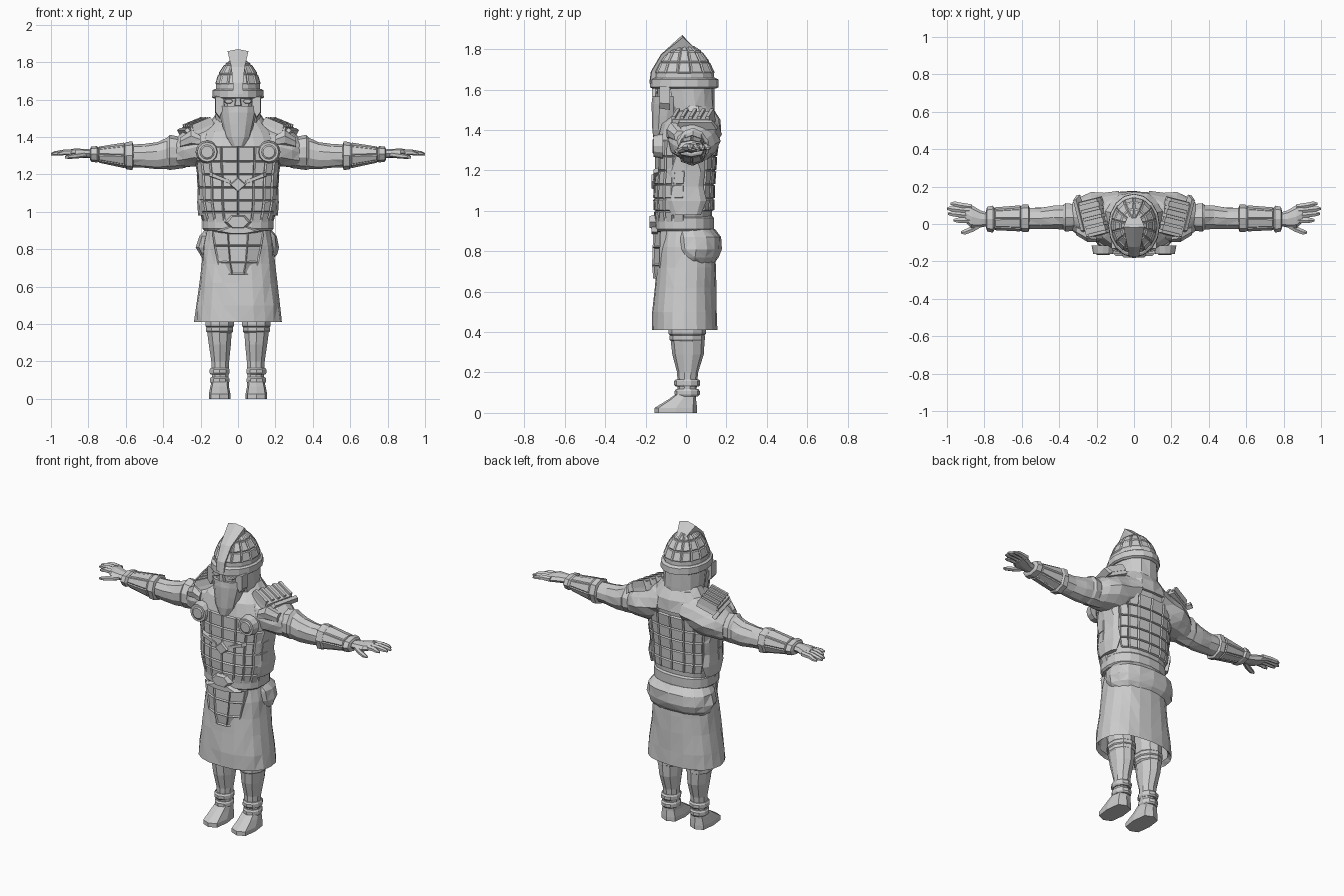
import bpy, bmesh, math, random
from mathutils import Vector, Matrix

random.seed(4)
grey = bpy.data.materials.new("plain_grey")
grey.diffuse_color = (0.6, 0.6, 0.6, 1)


def finish(name, bm, mirror=False):
    bmesh.ops.recalc_face_normals(bm, faces=bm.faces)
    me = bpy.data.meshes.new(name)
    bm.to_mesh(me)
    bm.free()
    me.materials.append(grey)
    ob = bpy.data.objects.new(name, me)
    bpy.context.collection.objects.link(ob)
    if mirror:
        ob.modifiers.new("mirror", 'MIRROR')
    return ob


def loft(name, rings, n=12, axis='Z', e=1.0, jitter=0, plates=None, inset=0.008,
         depth=0.008, mirror=False, caps=(True, True)):
    """Rings are (x, y, z, radius a, radius b); axis Z spans x/y, X spans y/z."""
    bm = bmesh.new()
    rows = []
    for x, y, z, a, b in rings:
        row = []
        for i in range(n):
            t = 2 * math.pi * i / n - math.pi / 2
            c, s = [math.copysign(abs(round(f, 6)) ** e, f) for f in (math.cos(t), math.sin(t))]
            off = Vector((a * c, b * s, 0)) if axis == 'Z' else Vector((0, a * c, b * s))
            off *= 1 + random.uniform(-jitter, jitter)
            row.append(bm.verts.new(Vector((x, y, z)) + off))
        rows.append(row)
    for p, q in zip(rows, rows[1:]):
        for i in range(n):
            bm.faces.new((p[i], p[(i + 1) % n], q[(i + 1) % n], q[i]))
    if caps[0]:
        bm.faces.new(rows[0])
    if caps[1]:
        bm.faces.new(rows[-1])
    bmesh.ops.recalc_face_normals(bm, faces=bm.faces)
    if plates:
        fs = [f for f in bm.faces if len(f.verts) == 4 and plates(f.calc_center_median())]
        bmesh.ops.inset_individual(bm, faces=fs, thickness=inset, depth=depth)
    if jitter:
        bmesh.ops.triangulate(bm, faces=[f for f in bm.faces if len(f.verts) == 4])
    return finish(name, bm, mirror)


def box(name, loc, size, rot=(0, 0, 0), mirror=False, taper=1.0):
    bm = bmesh.new()
    bmesh.ops.create_cube(bm, size=1)
    for v in bm.verts:
        k = taper if v.co.z > 0 else 1
        v.co = Vector((v.co.x * size[0] * k, v.co.y * size[1] * k, v.co.z * size[2]))
    rx, ry, rz = [math.radians(r) for r in rot]
    m = Matrix.Rotation(rz, 4, 'Z') @ Matrix.Rotation(ry, 4, 'Y') @ Matrix.Rotation(rx, 4, 'X')
    bm.transform(Matrix.Translation(loc) @ m)
    return finish(name, bm, mirror)


def slab(name, outline, y, thick, mirror=False, bevel=0.75):
    """Front-facing x/z outline with a smaller raised face toward -y."""
    bm = bmesh.new()
    cx = sum(p[0] for p in outline) / len(outline)
    cz = sum(p[1] for p in outline) / len(outline)
    a = [bm.verts.new((x, y, z)) for x, z in outline]
    b = [bm.verts.new((cx + (x - cx) * bevel, y - thick, cz + (z - cz) * bevel)) for x, z in outline]
    for i in range(len(a)):
        j = (i + 1) % len(a)
        bm.faces.new((a[i], a[j], b[j], b[i]))
    bm.faces.new(a)
    bm.faces.new(b)
    return finish(name, bm, mirror)


def disc(cx, cz, r, n, kz=1):
    return [(cx + r * math.cos(2 * math.pi * i / n), cz + kz * r * math.sin(2 * math.pi * i / n))
            for i in range(n)]


# Feet and legs
loft("foot", [(.098, -.05, 0, .058, .105), (.098, -.05, .025, .058, .105),
              (.098, -.02, .065, .05, .07), (.095, .005, .10, .045, .045)],
     8, e=.6, mirror=True)
loft("leg", [(.095, .005, .09, .045, .045), (.095, .008, .2, .05, .052),
             (.097, .01, .29, .062, .078), (.1, .008, .37, .07, .085), (.1, 0, .55, .08, .09)],
     10, mirror=True)
for nm, z, r, h in (("ankle_ring", .10, .054, .018), ("upper_ankle_ring", .148, .056, .018),
                    ("knee_cuff", .372, .076, .02), ("upper_knee_cuff", .40, .08, .02)):
    loft(nm, [(.098, .006, z - h, r * .9, r), (.098, .006, z - h / 2, r, r * 1.15),
              (.098, .006, z + h / 2, r, r * 1.15), (.098, .006, z + h, r * .9, r)],
         10, mirror=True)

# Hollow skirt with a gathered sash round the hips
loft("skirt", [(0, -.005, .65, .19, .14), (0, -.005, .43, .215, .145), (0, -.007, .41, .232, .162),
               (0, -.007, .5, .224, .16), (0, -.004, .62, .208, .152), (0, 0, .72, .197, .148),
               (0, 0, .82, .187, .143), (0, 0, .92, .17, .132)],
     20, e=.85, jitter=.018)
loft("hip_sash", [(0, .03, .91, .17, .11), (0, .045, .87, .205, .125), (0, .05, .81, .218, .125),
                  (0, .045, .77, .205, .118), (0, .03, .74, .18, .11)],
     16, e=.85, jitter=.04)

# Torso: raised plates across the chest and back
loft("torso", [(0, -.008, .93, .175, .135), (0, -.01, 1.0, .195, .14), (0, -.01, 1.06, .207, .143),
               (0, -.008, 1.13, .207, .143), (0, -.002, 1.2, .212, .143), (0, 0, 1.27, .222, .145),
               (0, .005, 1.35, .225, .15), (0, .02, 1.43, .19, .145), (0, .045, 1.5, .12, .09)],
     20, e=.8, inset=.007, depth=.01,
     plates=lambda c: c.z < 1.36 and (c.y < -.03 or (c.y > .07 and c.z > .98)))
loft("side_padding", [(.19, 0, .98, .022, .07), (.185, 0, 1.05, .035, .10),
                      (.185, 0, 1.12, .03, .09), (.19, 0, 1.2, .03, .10), (.2, 0, 1.27, .03, .07)],
     8, jitter=.06, mirror=True)
loft("belt", [(0, -.008, .9, .18, .138), (0, -.008, .91, .19, .146),
              (0, -.008, .965, .19, .146), (0, -.008, .975, .18, .138)], 20, e=.8)

# Chest ornaments and buckle
slab("breast_disc", disc(.165, 1.32, .062, 12), -.115, .045, True, .85)
slab("breast_disc_face", disc(.165, 1.32, .042, 12), -.158, .008, True)
slab("chest_diamond", disc(0, 1.145, .05, 4, .9), -.145, .025)
slab("rib_bar", [(.02, 1.14), (.03, 1.165), (.15, 1.215), (.155, 1.19)], -.135, .025, True)
slab("buckle", disc(0, .945, .075, 6, .6), -.145, .035)
slab("belt_flap", [(-.13, .895), (-.05, .925), (.05, .925), (.13, .895), (.05, .88), (-.05, .88)], -.14, .03)

# Tapering front apron made of three by three plates
bm = bmesh.new()
grid = []
for z, w, y in ((.9, .14, -.162), (.82, .128, -.165), (.73, .11, -.168), (.665, .082, -.162)):
    grid.append([bm.verts.new((w * k, y + .035 * (abs(k) > .5), z)) for k in (-1, -.4, .4, 1)])
fs = [bm.faces.new((p[i], p[i + 1], q[i + 1], q[i])) for p, q in zip(grid, grid[1:]) for i in range(3)]
bmesh.ops.recalc_face_normals(bm, faces=fs)
if fs[4].normal.y > 0:
    bmesh.ops.reverse_faces(bm, faces=fs)
ext = bmesh.ops.extrude_face_region(bm, geom=fs[:], use_keep_orig=True)
for v in ext['geom']:
    if isinstance(v, bmesh.types.BMVert):
        v.co.y += .03
bmesh.ops.inset_individual(bm, faces=fs, thickness=.008, depth=.008)
finish("front_apron", bm)

# Shoulder cloth and ribbed shoulder pads
loft("shoulder_cloth", [(.08, .04, 1.38, .13, .10), (.16, .035, 1.36, .135, .115),
                        (.23, .04, 1.345, .125, .105), (.29, .04, 1.33, .10, .095),
                        (.33, .035, 1.315, .075, .08)], 12, 'X', jitter=.07, mirror=True)
loft("collar", [(0, .03, 1.38, .2, .15), (0, .04, 1.45, .17, .135), (0, .04, 1.52, .12, .09)],
     14, jitter=.05)
box("shoulder_pad", (.215, .035, 1.45), (.13, .2, .05), (0, 22, -14), True, .9)
for i in range(5):
    box("pad_rib", (.215 + .012 * (i - 2), .035 + .042 * (i - 2), 1.468), (.125, .02, .04),
        (0, 22, -14), True, .85)
box("pad_edge", (.285, .05, 1.425), (.025, .21, .045), (0, 35, -14), True, .8)
loft("small_shoulder_fold", [(.2, -.07, 1.38, .03, .03), (.25, -.06, 1.395, .035, .045),
                             (.31, -.03, 1.37, .03, .03)], 7, 'X', jitter=.08, mirror=True)

# Arms, bracers and hands
loft("arm", [(.28, .035, 1.315, .07, .08), (.365, .035, 1.318, .078, .092), (.38, .035, 1.312, .068, .084),
             (.43, .035, 1.30, .065, .074), (.5, .03, 1.298, .06, .064), (.58, .03, 1.3, .058, .06)],
     10, 'X', jitter=.03, mirror=True)
loft("bracer", [(.56, .03, 1.3, .06, .06), (.565, .03, 1.3, .073, .076), (.595, .03, 1.3, .073, .074),
                (.605, .03, 1.302, .066, .064), (.745, .028, 1.306, .057, .038),
                (.755, .026, 1.308, .072, .044), (.785, .026, 1.308, .066, .04), (.79, .026, 1.308, .05, .03)],
     8, 'X', e=.85, mirror=True, inset=.006, depth=.006, plates=lambda c: .64 < c.x < .72)
loft("palm", [(.78, .025, 1.31, .036, .024), (.82, .027, 1.312, .045, .024),
              (.87, .04, 1.315, .062, .024), (.9, .058, 1.315, .05, .018)], 8, 'X', mirror=True)
for nm, y0, y1, x1 in (("first_finger", .02, .02, .965), ("second_finger", .045, .055, .995),
                       ("third_finger", .07, .082, 1.0), ("fourth_finger", .092, .108, .98)):
    loft(nm, [(.87, y0, 1.317, .016, .017), (.93, (y0 + y1) / 2, 1.318, .017, .015),
              (x1 - .02, y1, 1.312, .015, .012), (x1, y1, 1.308, .007, .006)], 6, 'X', mirror=True)
loft("thumb", [(.81, .005, 1.308, .02, .016), (.86, -.025, 1.3, .019, .015),
               (.905, -.043, 1.295, .016, .012), (.925, -.045, 1.292, .007, .006)], 6, 'X', mirror=True)

# Head, coif and beard
loft("coif", [(0, .03, 1.38, .10, .09), (0, .03, 1.43, .12, .11), (0, .02, 1.52, .122, .12),
              (0, .005, 1.62, .122, .135)], 14, jitter=.03)
loft("face", [(0, -.03, 1.5, .09, .12), (0, -.03, 1.56, .1, .122), (0, -.03, 1.64, .105, .125)], 12, e=.85)
loft("beard", [(0, -.125, 1.35, .035, .035), (0, -.105, 1.4, .068, .062), (0, -.095, 1.47, .085, .074),
               (0, -.085, 1.53, .1, .085), (0, -.08, 1.565, .105, .088)], 12, jitter=.03)
slab("eye", disc(.05, 1.592, .028, 6, .5), -.142, .008, True)
slab("nose", [(-.012, 1.62), (.012, 1.62), (.02, 1.56), (-.02, 1.56)], -.15, .018)
slab("cheek_guard", [(.075, 1.62), (.122, 1.62), (.122, 1.53), (.1, 1.5), (.07, 1.56)], -.08, .05, True, .9)

# Plated helmet with brow band and flaring crest
loft("helmet", [(0, -.008, 1.62, .125, .15), (0, -.008, 1.68, .12, .147), (0, -.008, 1.735, .103, .122),
                (0, -.008, 1.785, .07, .085), (0, -.008, 1.815, .025, .04)],
     14, inset=.008, depth=.006, plates=lambda c: c.z > 1.66)
loft("brow_band", [(0, -.008, 1.605, .128, .156), (0, -.008, 1.612, .138, .17),
                   (0, -.008, 1.65, .136, .168), (0, -.008, 1.658, .125, .155)], 16)
bm = bmesh.new()
rows = []
for y, z, w, yb, zb in ((-.178, 1.63, .026, -.14, 1.63), (-.17, 1.69, .028, -.13, 1.69),
                        (-.12, 1.775, .036, -.07, 1.76), (-.015, 1.87, .056, .01, 1.8),
                        (.05, 1.80, .03, .04, 1.78), (.11, 1.745, .026, .09, 1.73)):
    m = .2 * w if z > 1.85 else 0
    rows.append([bm.verts.new(p) for p in ((-w, y, z - m), (0, y - .004, z), (w, y, z - m),
                                           (w * .7, yb, zb), (-w * .7, yb, zb))])
for p, q in zip(rows, rows[1:]):
    for i in range(5):
        bm.faces.new((p[i], p[(i + 1) % 5], q[(i + 1) % 5], q[i]))
bm.faces.new(rows[0])
bm.faces.new(rows[-1])
finish("helmet_crest", bm)
